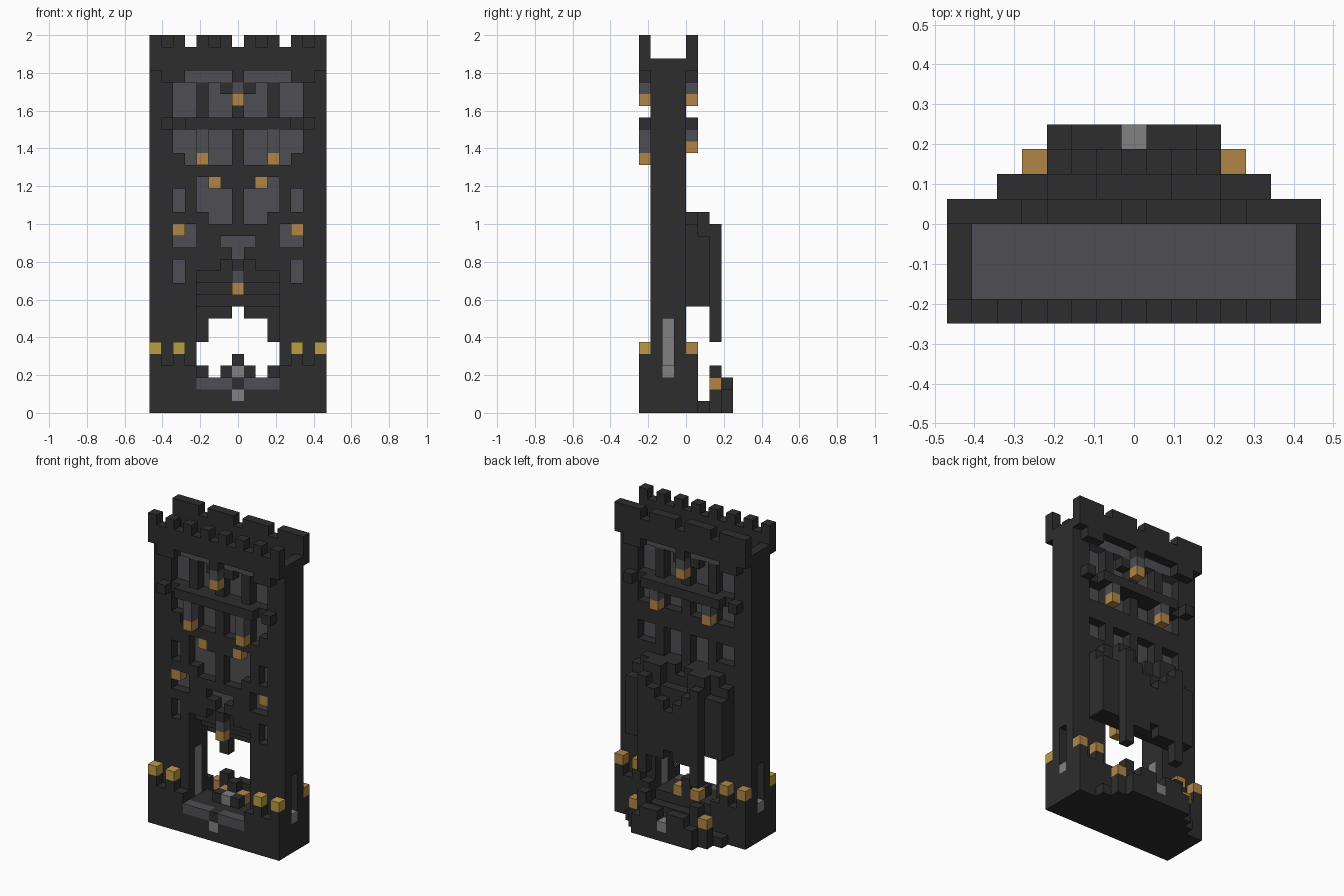
import bpy
import bmesh
from mathutils import Vector

cube = bpy.data.objects.get("Cube")
if cube:
    bpy.data.objects.remove(cube, do_unlink=True)

UNIT = 1 / 16            # edge of one building block
HALF_DEPTH = 4           # blocks from the middle to the front
FRONT, BACK = 0, 4       # layers just outside the two walls


def make_material(name, red, green, blue):
    mat = bpy.data.materials.new(name)
    mat.use_nodes = True
    colour = (red, green, blue, 1)
    mat.diffuse_color = colour
    mat.node_tree.nodes["Principled BSDF"].inputs["Base Color"].default_value = colour
    return mat


stone = make_material("dark stone", .027, .027, .027)
glass = make_material("slate grey", .077, .075, .085)
metal = make_material("light grey", .22, .22, .22)
amber = make_material("amber", .44, .24, .06)
yellow = make_material("yellow", .5, .34, .06)

part_materials = {
    "tower_wall": stone, "base_plinth": stone, "parapet": stone, "wall_ledge": stone,
    "rear_porch": stone, "rear_steps": stone, "threshold": stone,
    "window_pane": glass, "roof_floor": glass, "lantern_chain": glass, "front_bench": glass,
    "metal_fitting": metal, "lantern": amber, "front_torch": yellow,
}
blocks = {}


def span(value):
    """Turn a single index or an inclusive pair into a range."""
    first, last = value if isinstance(value, tuple) else (value, value)
    return range(first, last + 1)


def fill(part, across, depth, height):
    """Put blocks of a part on both sides of the middle; None carves them away."""
    for i in span(across):
        for j in span(depth):
            for k in span(height):
                for side in {i, -i}:
                    if part:
                        blocks[side, j, k] = part
                    else:
                        blocks.pop((side, j, k), None)


def window(face, across, height):
    """Carve one layer out of the wall and set a pane behind it."""
    recess = 1 if face == FRONT else 3
    fill(None, across, recess, height)
    fill("window_pane", across, 2, height)


# Main wall and roof
fill("tower_wall", (0, 7), (1, 3), (0, 29))
fill(None, (0, 6), (1, 3), 29)
fill("roof_floor", (0, 6), (1, 3), 28)

# Parapets, brackets and merlons
for face in (FRONT, BACK):
    fill("parapet", (0, 7), face, (29, 30))
    fill("parapet", (5, 6), face, 28)
    fill("parapet", 0, face, 28)
for i in range(8):
    if i % 2:
        fill("parapet", i, FRONT, 31)
    if i % 4 or i > 4:
        fill("parapet", i, BACK, 31)

# Upper windows, ledges and hanging lanterns on both faces
for face, lantern_row in ((FRONT, 21), (BACK, 22)):
    window(face, (4, 5), (25, 27))
    window(face, (1, 2), (25, 26))
    window(face, 2, 27)
    window(face, (4, 5), (22, 23))
    window(face, (1, 2), (22, 23))
    if face == FRONT:
        window(face, 4, 21)
        window(face, (1, 2), 21)
    fill("wall_ledge", (0, 6), face, 24)
    fill(None, 5, face, 24)
    fill("lantern_chain", 0, face, 27)
    fill("lantern", 0, face, 26)
    fill("lantern_chain", 3, face, (lantern_row + 1, 23))
    fill("lantern", 3, face, lantern_row)

# Middle windows of the front
window(FRONT, 3, (17, 19))
window(FRONT, 2, (16, 19))
window(FRONT, 1, (16, 18))
fill("lantern", 2, 1, 19)
window(FRONT, 5, (17, 18))
window(FRONT, (4, 5), (14, 15))
fill("lantern", 5, 1, 15)
window(FRONT, 5, (11, 12))
window(FRONT, (0, 1), 14)
window(FRONT, 0, 13)

# Middle windows of the back
window(BACK, (4, 5), (18, 19))
window(BACK, (1, 2), (17, 19))

# Plinth with torches on both faces
for face, torch in ((FRONT, "front_torch"), (BACK, "lantern")):
    fill("base_plinth", (0, 7), face, (0, 3))
    for i in (5, 7):
        fill("base_plinth", i, face, 4)
        fill(torch, i, face, 5)
    fill(None, (0, 3), face, (2, 3))

# Gateway with a stepped vault
for layer, top in ((1, 11), (2, 10), (3, 9)):
    fill(None, (0, 3), layer, (3, top))
fill(None, (0, 1), 1, 12)
fill("tower_wall", 0, 1, 12)
fill("lantern_chain", 0, 1, 11)
fill("lantern", 0, 1, 10)

# Threshold and benches in front of the gate
fill("front_bench", (1, 3), FRONT, 2)
fill("threshold", 0, FRONT, 2)
fill("metal_fitting", 0, FRONT, 1)
fill("threshold", (0, 1), 2, 3)
fill("threshold", 0, 3, (3, 4))
fill("lantern", 1, 3, 3)
fill("metal_fitting", 0, 2, 3)

# Side slits ending at a metal strip in the gateway
fill(None, (5, 7), 2, (4, 7))
fill("metal_fitting", 4, 2, (3, 7))
fill("metal_fitting", 7, 2, 3)

# Rear porch hanging over the gate
fill("rear_porch", (0, 5), BACK, (9, 15))
fill("rear_porch", (1, 4), BACK, 16)
fill("rear_porch", (0, 5), 5, (9, 14))
fill("rear_porch", (2, 3), 5, (15, 16))
for i, (bottom, top) in enumerate(((9, 12), (8, 13), (8, 14), (6, 15))):
    fill("rear_porch", i, 6, (bottom, top))

# Rear steps with their lamps
fill("rear_steps", (0, 5), 5, 0)
fill("rear_steps", (0, 4), 6, (0, 1))
fill("rear_steps", 3, 6, (2, 3))
fill("lantern", 4, 6, 2)
fill("rear_steps", (0, 3), 7, 0)
fill("rear_steps", (1, 2), 7, (1, 2))
fill("rear_steps", 3, 7, 1)
fill("metal_fitting", 0, 7, 1)


# Turn each part into one mesh of its exposed block faces
def build(part, material):
    bm = bmesh.new()
    corners = {}

    def corner(point):
        key = tuple(round(c * 2) for c in point)
        if key not in corners:
            x, y, z = point
            corners[key] = bm.verts.new((x * UNIT, (y - HALF_DEPTH + .5) * UNIT, (z + .5) * UNIT))
        return corners[key]

    for cell in [c for c, owner in blocks.items() if owner == part]:
        for axis in range(3):
            for sign in (-1, 1):
                normal = Vector((0, 0, 0))
                normal[axis] = sign
                middle = Vector(cell)
                if tuple(int(c) for c in middle + normal) in blocks:
                    continue
                u = Vector((0, 0, 0))
                u[(axis + 1) % 3] = .5
                v = normal.cross(u)
                centre = middle + normal / 2
                bm.faces.new([corner(centre + a * u + b * v)
                              for a, b in ((-1, -1), (1, -1), (1, 1), (-1, 1))])
    mesh = bpy.data.meshes.new(part)
    bm.to_mesh(mesh)
    bm.free()
    mesh.materials.append(material)
    bpy.context.collection.objects.link(bpy.data.objects.new(part, mesh))


for part_name, part_material in part_materials.items():
    build(part_name, part_material)
